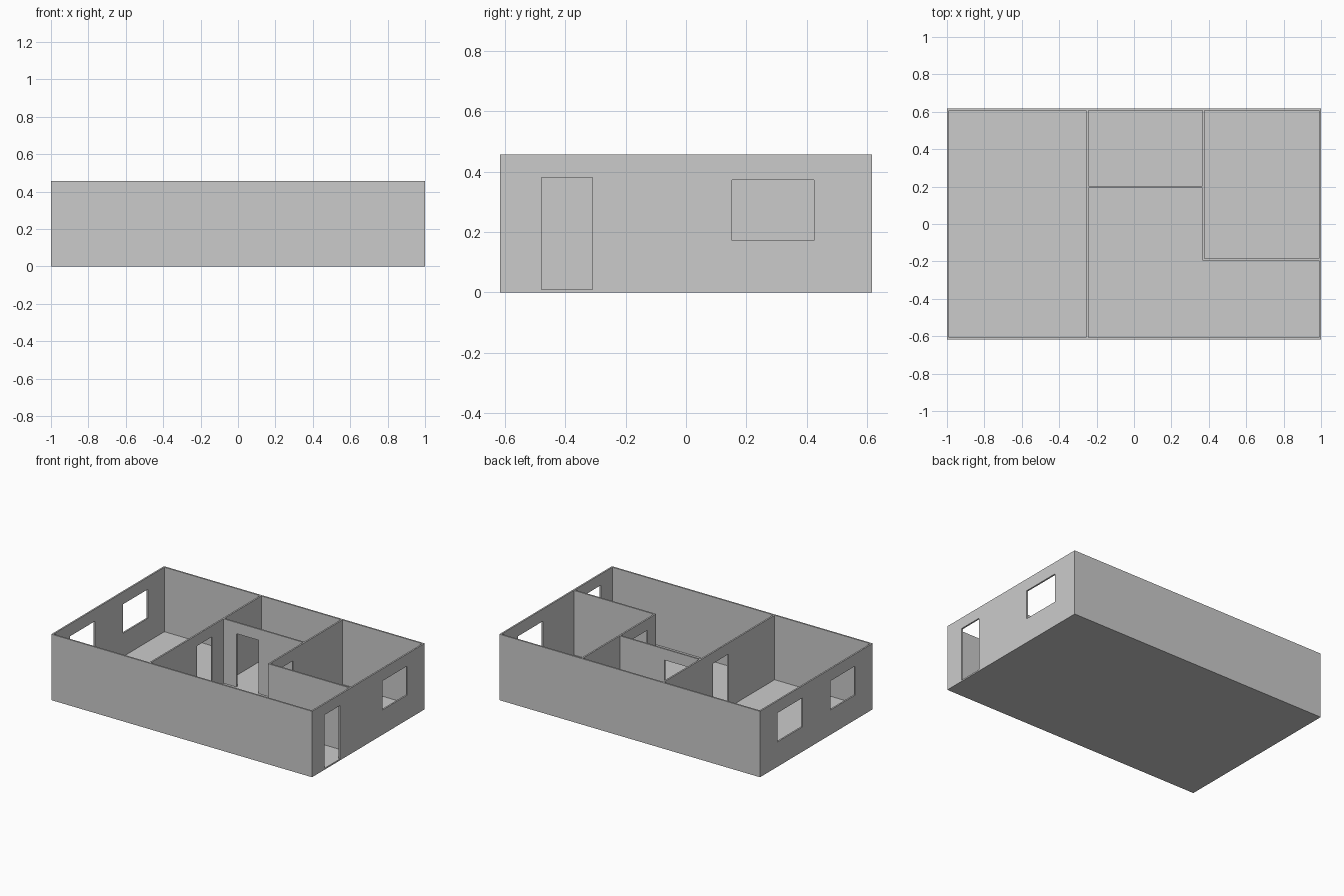
import bpy

if "Cube" in bpy.data.objects:
    bpy.data.objects.remove(bpy.data.objects["Cube"])

X, Y = 1.0, 0.617          # half footprint
FLOOR, TOP = 0.01, 0.457   # floor thickness, wall height
T = 0.011                  # wall thickness
WINDOW = (0.172, 0.373)    # sill and head heights
DOOR = (-0.05, 0.38)       # cut through the wall's lower edge


def box(name, x0, x1, y0, y1, z0, z1):
    bpy.ops.mesh.primitive_cube_add(
        size=1, location=((x0 + x1) / 2, (y0 + y1) / 2, (z0 + z1) / 2))
    ob = bpy.context.object
    ob.name = name
    ob.scale = (x1 - x0, y1 - y0, z1 - z0)
    bpy.ops.object.transform_apply(location=True, rotation=False, scale=True)
    return ob


def wall(name, axis, pos, start, end, openings=()):
    """Wall running along an axis, centred on pos; openings are (from, to, heights)."""
    def slab(label, a, b, half, z0, z1):
        if axis == 'X':
            return box(label, a, b, pos - half, pos + half, z0, z1)
        return box(label, pos - half, pos + half, a, b, z0, z1)

    ob = slab(name, start, end, T / 2, FLOOR, TOP)
    for a, b, (z0, z1) in openings:
        cutter = slab("cutter", a, b, T * 2, z0, z1)
        cutter.hide_render = True
        mod = ob.modifiers.new("opening", 'BOOLEAN')
        mod.operation = 'DIFFERENCE'
        mod.solver = 'EXACT'
        mod.object = cutter
        bpy.context.view_layer.objects.active = ob
        bpy.ops.object.modifier_apply(modifier=mod.name)
        bpy.data.objects.remove(cutter, do_unlink=True)
    return ob


# Floor slab
box("floor", -X, X, -Y, Y, 0, FLOOR)

# Outer walls: long sides are blank, short sides hold windows and the entrance
for name, s in (("front_wall", -1), ("back_wall", 1)):
    wall(name, 'X', s * (Y - T / 2), -X, X)
wall("left_wall", 'Y', -X + T / 2, -Y + T, Y - T,
     [(-0.425, -0.152, WINDOW), (0.152, 0.425, WINDOW)])
wall("right_wall", 'Y', X - T / 2, -Y + T, Y - T,
     [(-0.48, -0.311, DOOR), (0.152, 0.425, WINDOW)])

# Partitions with inner doorways
LEFT, RIGHT = -0.25, 0.371
wall("left_partition", 'Y', LEFT, -Y + T, Y - T, [(-0.102, 0.067, DOOR)])
wall("right_partition", 'Y', RIGHT, -0.195, Y - T, [(-0.102, 0.067, DOOR)])
wall("middle_partition", 'X', 0.197, LEFT + T / 2, RIGHT - T / 2,
     [(-0.147, 0.025, DOOR)])
wall("right_room_wall", 'X', -0.19, RIGHT + T / 2, X - T)
